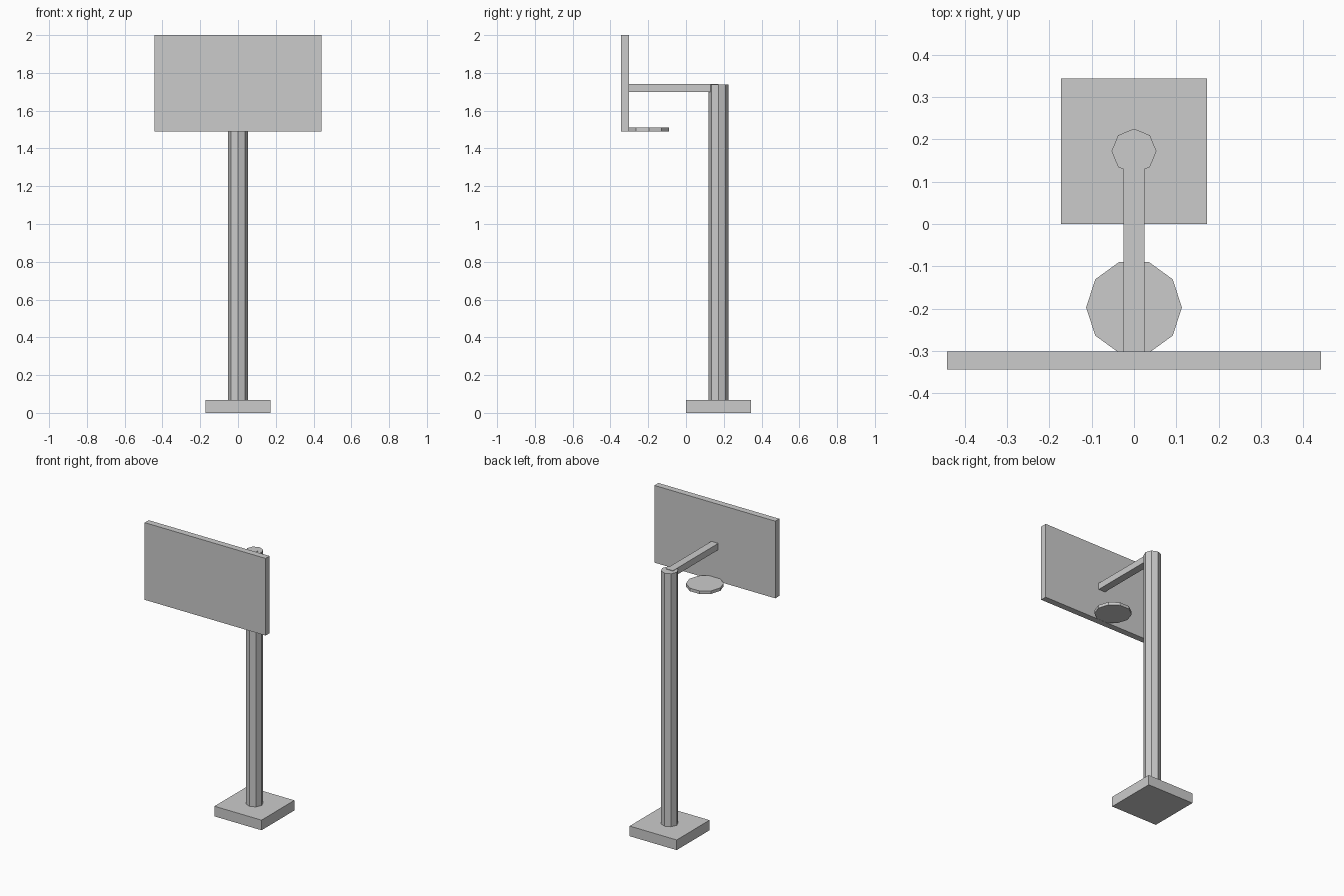
import bpy, math

if "Cube" in bpy.data.objects:
    bpy.data.objects.remove(bpy.data.objects["Cube"])


def box(name, lo, hi):
    size = [b - a for a, b in zip(lo, hi)]
    mid = [(a + b) / 2 for a, b in zip(lo, hi)]
    bpy.ops.mesh.primitive_cube_add(size=1, location=mid)
    ob = bpy.context.object
    ob.name = name
    ob.scale = size
    bpy.ops.object.transform_apply(location=False, rotation=False, scale=True)
    return ob


def prism(name, sides, radius, x, y, z0, z1, turn=0):
    bpy.ops.mesh.primitive_cylinder_add(
        vertices=sides, radius=radius, depth=z1 - z0,
        location=(x, y, (z0 + z1) / 2), rotation=(0, 0, turn))
    ob = bpy.context.object
    ob.name = name
    return ob


# Square foot
box("base", (-0.172, 0.0, 0.0), (0.172, 0.343, 0.067))

# Octagonal upright
prism("pole", 8, 0.053, 0, 0.172, 0.067, 1.739)

# Arm reaching from the pole to the board
box("support_arm", (-0.025, -0.301, 1.699), (0.025, 0.172, 1.742))

# Backboard
box("backboard", (-0.442, -0.343, 1.49), (0.442, -0.301, 2.0))

# Ten-sided hoop disc, corners on the x axis
prism("hoop", 10, 0.113, 0, -0.197, 1.491, 1.511, math.pi / 2)
